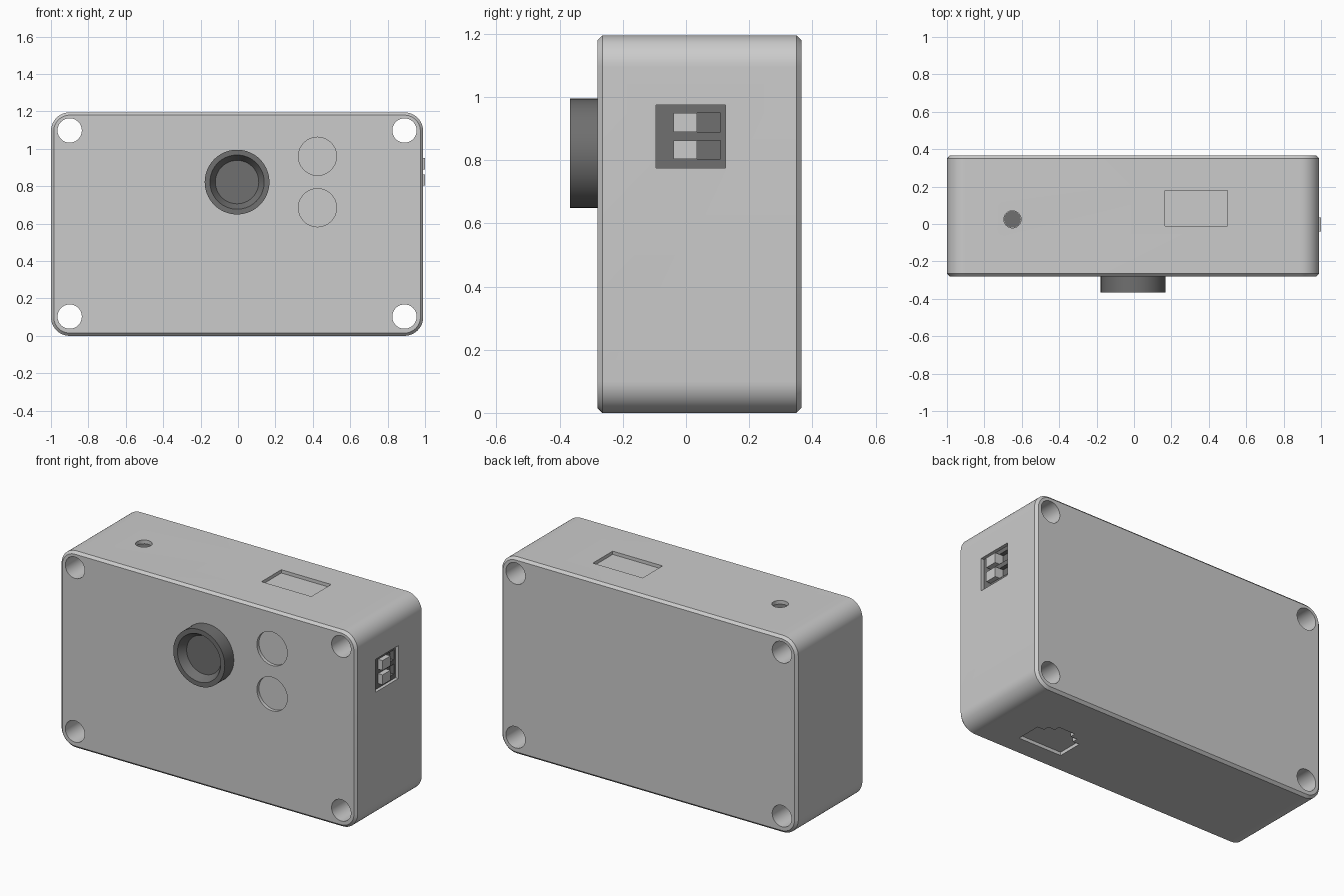
import bpy, bmesh, math
from mathutils import Vector

cube = bpy.data.objects.get("Cube")
if cube:
    bpy.data.objects.remove(cube, do_unlink=True)


def material(name, value):
    m = bpy.data.materials.new(name)
    m.use_nodes = True
    colour = (value, value, value, 1)
    m.diffuse_color = colour
    m.node_tree.nodes["Principled BSDF"].inputs["Base Color"].default_value = colour
    return m


LIGHT = material("light grey", 0.6)
DARK = material("dark grey", 0.16)

# Each axis maps (u, v, depth) to world space
AXES = {
    "x": lambda u, v, d: Vector((d, u, v)),
    "y": lambda u, v, d: Vector((u, d, v)),
    "z": lambda u, v, d: Vector((u, v, d)),
}


def loft(bm, axis, layers):
    """Join outlines, given as (depth, points), into a capped solid."""
    rings = [[bm.verts.new(AXES[axis](u, v, d)) for u, v in pts] for d, pts in layers]
    n = len(rings[0])
    for a, b in zip(rings, rings[1:]):
        for i in range(n):
            j = (i + 1) % n
            bm.faces.new((a[i], a[j], b[j], b[i]))
    bm.faces.new(rings[0])
    bm.faces.new(rings[-1])


def circle(u, v, r, n=48):
    return [(u + r * math.cos(math.tau * i / n), v + r * math.sin(math.tau * i / n))
            for i in range(n)]


def rect(u0, u1, v0, v1):
    return [(u0, v0), (u1, v0), (u1, v1), (u0, v1)]


def rounded(u0, u1, v0, v1, r, n=12):
    pts = []
    corners = [(u1 - r, v1 - r), (u0 + r, v1 - r), (u0 + r, v0 + r), (u1 - r, v0 + r)]
    for k, (cu, cv) in enumerate(corners):
        for i in range(n + 1):
            a = math.pi / 2 * (k + i / n)
            pts.append((cu + r * math.cos(a), cv + r * math.sin(a)))
    return pts


def solid(name, mat, shapes):
    """Make one object from a list of (axis, layers) solids."""
    bm = bmesh.new()
    for axis, layers in shapes:
        loft(bm, axis, layers)
    bmesh.ops.recalc_face_normals(bm, faces=bm.faces)
    mesh = bpy.data.meshes.new(name)
    bm.to_mesh(mesh)
    bm.free()
    mesh.materials.append(mat)
    ob = bpy.data.objects.new(name, mesh)
    bpy.context.collection.objects.link(ob)
    return ob


def select(ob):
    bpy.ops.object.select_all(action="DESELECT")
    ob.select_set(True)
    bpy.context.view_layer.objects.active = ob


def carve(ob, shapes):
    cutter = solid("cutter", ob.data.materials[0], shapes)
    cutter.hide_render = True
    mod = ob.modifiers.new("cut", "BOOLEAN")
    mod.operation = "DIFFERENCE"
    mod.solver = "EXACT"
    mod.object = cutter
    select(ob)
    bpy.ops.object.modifier_apply(modifier="cut")
    bpy.data.objects.remove(cutter, do_unlink=True)


def smooth(ob):
    select(ob)
    bpy.ops.object.shade_smooth_by_angle(angle=math.radians(25))


def prism(axis, pts, d0, d1):
    return axis, [(d0, pts), (d1, pts)]


# Case: rounded box with chamfered front and back edges
X0, X1, TOP, FRONT, BACK = -1.0, 0.99, 1.195, -0.28, 0.365
R, C = 0.1, 0.015
outer = rounded(X0, X1, 0, TOP, R)
inner = rounded(X0 + C, X1 - C, C, TOP - C, R - C)
case = solid("case", LIGHT, [("y", [(FRONT, inner), (FRONT + C, outer),
                                    (BACK - C, outer), (BACK, inner)])])

# Screw holes, two round front recesses, top window and top button hole
cuts = [prism("y", circle(x, z, 0.065), -1, 1) for x in (-0.9, 0.89) for z in (0.103, 1.098)]
cuts += [prism("y", circle(0.425, z, 0.102), -1, FRONT + 0.02) for z in (0.685, 0.96)]
cuts.append(prism("z", rect(0.165, 0.5, -0.01, 0.18), TOP - 0.02, 2))
cuts.append(prism("z", circle(-0.65, 0.025, 0.046, 24), TOP - 0.03, 2))

# Switch pocket on the left side
cuts.append(prism("x", rect(-0.095, 0.125, 0.775, 0.975), 0.93, 2))

# Stepped socket underneath, mirrored about its centre line
half = [(0.145, -0.145), (0.145, 0.01), (0.1, 0.01), (0.1, 0.045), (0.055, 0.045), (0.055, 0.08)]
socket = [(0.537 + u, v) for u, v in half] + [(0.537 - u, v) for u, v in reversed(half)]
cuts.append(prism("z", socket, -1, 0.02))
carve(case, cuts)
smooth(case)

# Dark floor of the button hole
solid("button_floor", DARK, [prism("z", circle(-0.65, 0.025, 0.045, 24), TOP - 0.03, TOP - 0.022)])

# Switch block with two slots and a slider in each
block = solid("switch_block", DARK, [prism("x", rect(-0.095, 0.125, 0.775, 0.975), 0.93, 0.97)])
rows = [(0.803, 0.863), (0.89, 0.95)]
carve(block, [prism("x", rect(-0.04, 0.11, a, b), 0.945, 2) for a, b in rows])
for label, (a, b) in zip(("lower", "upper"), rows):
    solid(label + "_slider", LIGHT, [prism("x", rect(-0.04, 0.035, a, b), 0.943, 1.0)])

# Lens barrel with a conical mouth
profile = [(FRONT + 0.01, 0.173), (-0.367, 0.173), (-0.367, 0.145), (-0.32, 0.116)]
lens = solid("lens_barrel", DARK, [("y", [(y, circle(-0.005, 0.822, r, 64)) for y, r in profile])])
smooth(lens)
